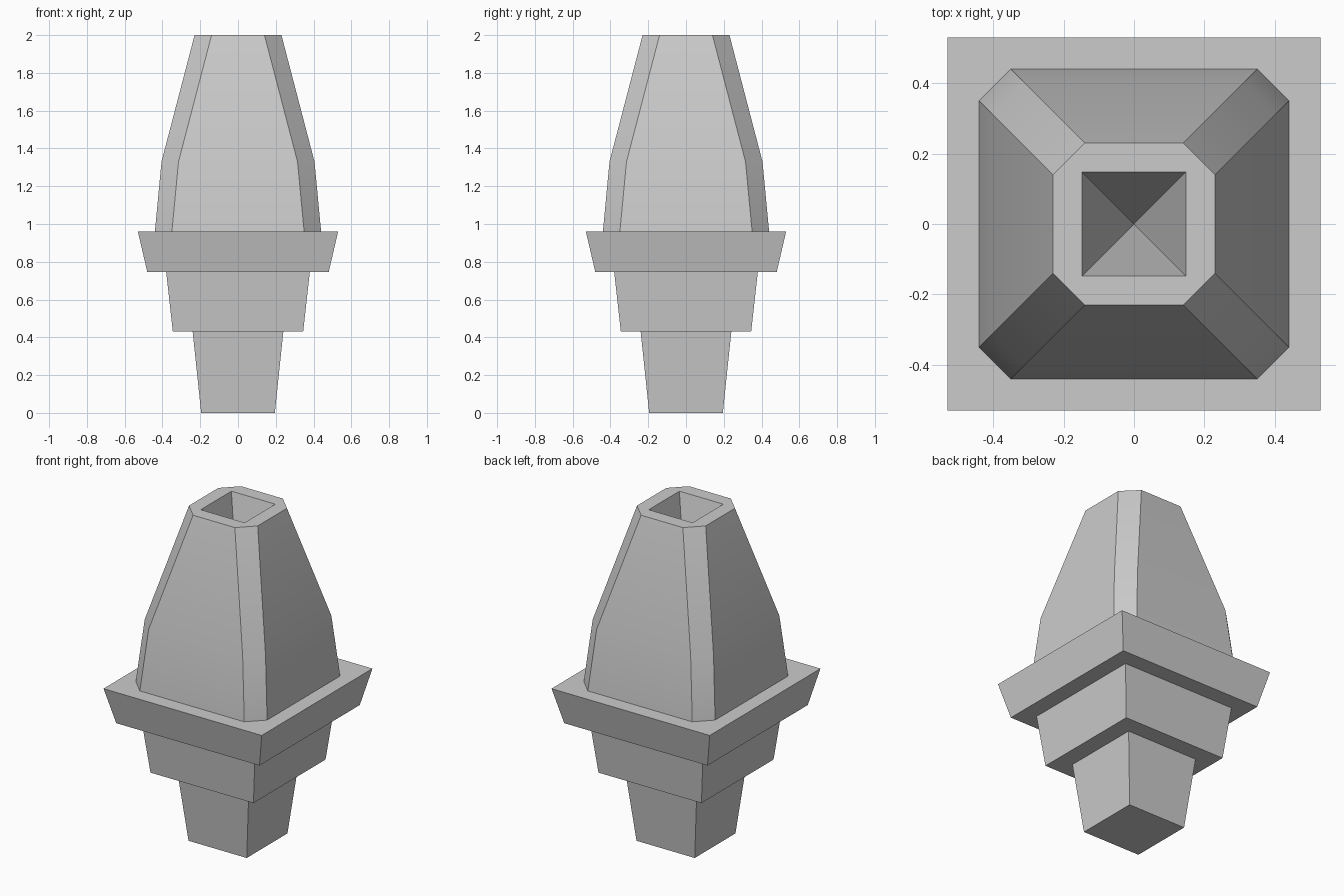
import bpy, bmesh, math

cube = bpy.data.objects.get("Cube")
if cube:
    bpy.data.objects.remove(cube, do_unlink=True)

GREY = (0.6, 0.6, 0.6, 1)
stone = bpy.data.materials.new("plain_grey")
stone.use_nodes = True
stone.diffuse_color = GREY
stone.node_tree.nodes["Principled BSDF"].inputs["Base Color"].default_value = GREY


def ring(bm, half, z, cut=0):
    """Square ring of vertices, with chamfered corners when cut is set."""
    c = half - cut
    quarter = [(half, -c), (half, c)] if cut else [(half, half)]
    pts = []
    for _ in range(4):
        pts += quarter
        quarter = [(-y, x) for x, y in quarter]
    return [bm.verts.new((x, y, z)) for x, y in pts]


def bridge(bm, low, high):
    n = len(low)
    for i in range(n):
        j = (i + 1) % n
        bm.faces.new((low[i], low[j], high[j], high[i]))


def finish(bm, name):
    bmesh.ops.recalc_face_normals(bm, faces=bm.faces)
    mesh = bpy.data.meshes.new(name)
    bm.to_mesh(mesh)
    bm.free()
    mesh.materials.append(stone)
    obj = bpy.data.objects.new(name, mesh)
    bpy.context.collection.objects.link(obj)
    bpy.ops.object.select_all(action="DESELECT")
    obj.select_set(True)
    bpy.context.view_layer.objects.active = obj
    bpy.ops.object.shade_smooth_by_angle(angle=math.radians(30))


# Stepped base: three blocks that flare upwards
for name, z0, z1, h0, h1 in (
    ("foot_block", 0, 0.43, 0.195, 0.24),
    ("middle_block", 0.43, 0.745, 0.345, 0.38),
    ("ledge_block", 0.745, 0.96, 0.48, 0.53),
):
    bm = bmesh.new()
    low, high = ring(bm, h0, z0), ring(bm, h1, z1)
    bridge(bm, low, high)
    bm.faces.new(low)
    bm.faces.new(high)
    finish(bm, name)

# Tapered tower with chamfered corners
bm = bmesh.new()
rings = [ring(bm, h, z, 0.09) for h, z in ((0.44, 0.96), (0.405, 1.33), (0.23, 2))]
for low, high in zip(rings, rings[1:]):
    bridge(bm, low, high)
bm.faces.new(rings[0])

# Flat rim around a square opening
rim, hole = rings[-1], ring(bm, 0.147, 2)
for i in range(4):
    a, b, c = (rim[(2 * i + k) % 8] for k in (0, 1, 2))
    bm.faces.new((a, b, hole[i], hole[i - 1]))
    bm.faces.new((b, c, hole[i]))

# Pyramid-shaped pit inside the opening
tip = bm.verts.new((0, 0, 1.4))
for i in range(4):
    bm.faces.new((hole[i - 1], hole[i], tip))
finish(bm, "tower")
